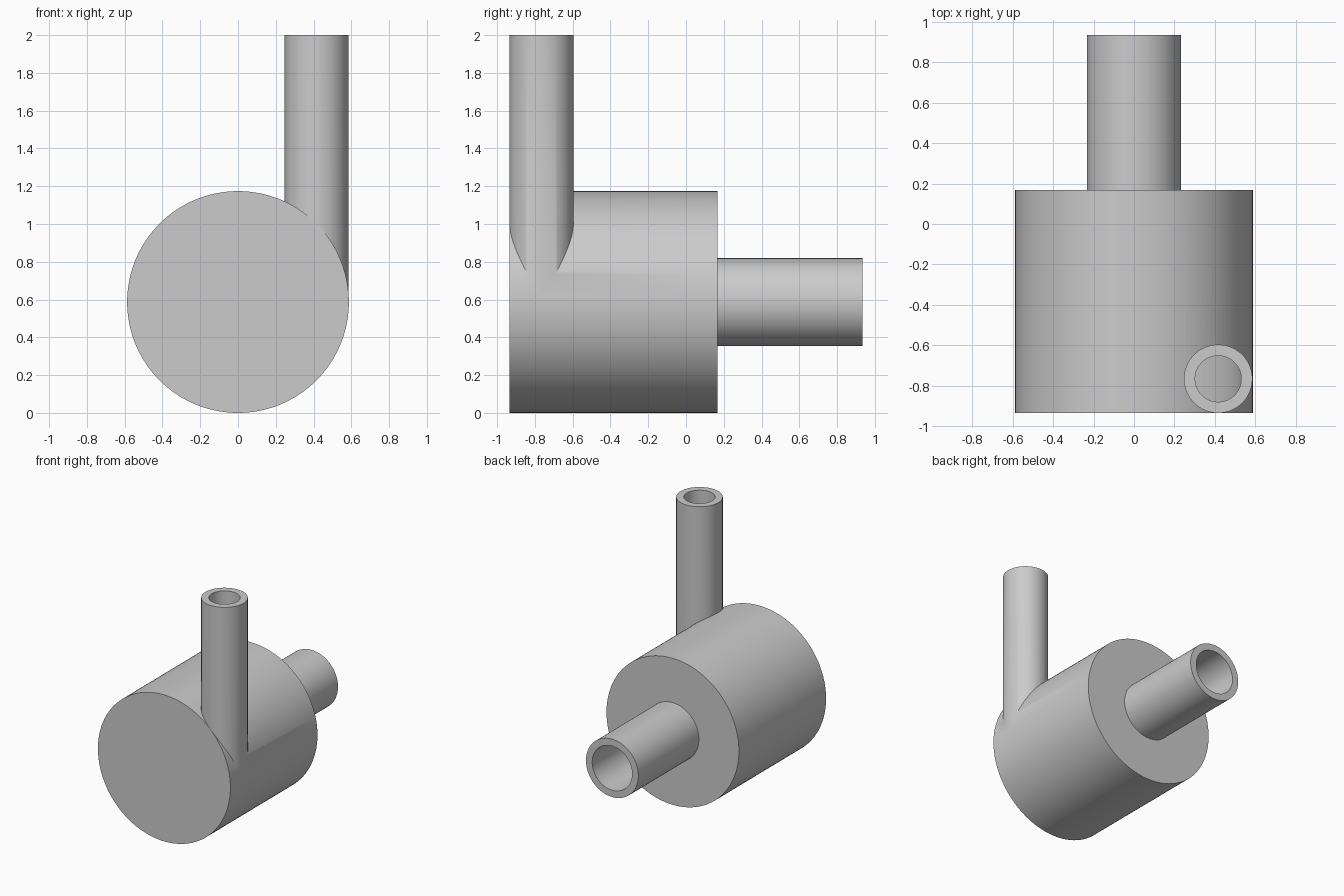
import bpy
from mathutils import Vector

# Remove the default cube
if "Cube" in bpy.data.objects:
    bpy.data.objects.remove(bpy.data.objects["Cube"], do_unlink=True)

# Single plain metal colour
GREY = (0.6, 0.6, 0.6, 1.0)
metal = bpy.data.materials.new("plain_grey")
metal.use_nodes = True
metal.diffuse_color = GREY
metal.node_tree.nodes["Principled BSDF"].inputs["Base Color"].default_value = GREY

R = 0.587            # chamber outer radius, also its axis height
WALL = 0.055
FRONT, BACK, END = -0.935, 0.168, 0.935
INLET_R, OUTLET_R = 0.169, 0.232
INLET_X = R - INLET_R - 0.002
INLET_Y = FRONT + INLET_R + 0.001


def rod(name, start, end, radius, sides=96):
    """Closed cylinder running from start to end."""
    a, b = Vector(start), Vector(end)
    axis = b - a
    bpy.ops.mesh.primitive_cylinder_add(
        vertices=sides, radius=radius, depth=axis.length, location=(a + b) / 2,
        rotation=axis.to_track_quat("Z", "Y").to_euler())
    obj = bpy.context.object
    obj.name = obj.data.name = name
    obj.data.materials.append(metal)
    return obj


def combine(target, other, operation):
    """Apply a boolean and discard the second solid."""
    mod = target.modifiers.new(operation.lower(), "BOOLEAN")
    mod.object, mod.operation, mod.solver = other, operation, "EXACT"
    bpy.context.view_layer.objects.active = target
    bpy.ops.object.modifier_apply(modifier=mod.name)
    bpy.data.objects.remove(other, do_unlink=True)


# Outer shell: drum, tangential inlet pipe and axial outlet pipe
casing = rod("vortex_chamber", (0, FRONT, R), (0, BACK, R), R, 128)
inlet = rod("inlet_pipe", (INLET_X, INLET_Y, R), (INLET_X, INLET_Y, 2), INLET_R)
outlet = rod("outlet_pipe", (0, BACK - WALL / 2, R), (0, END, R), OUTLET_R)
for pipe in (inlet, outlet):
    combine(casing, pipe, "UNION")

# Hollow interior: chamber and the two pipe bores opening into it
hollows = [
    rod("chamber_hollow", (0, FRONT + WALL, R), (0, BACK - WALL, R), R - WALL, 128),
    rod("inlet_bore", (INLET_X, INLET_Y, R + 0.01), (INLET_X, INLET_Y, 2.1), INLET_R - WALL),
    rod("outlet_bore", (0, BACK - 2 * WALL, R), (0, END + 0.1, R), OUTLET_R - WALL),
]
for hollow in hollows:
    combine(casing, hollow, "DIFFERENCE")

# Smooth curved walls, crisp rims
bpy.ops.object.select_all(action="DESELECT")
casing.select_set(True)
bpy.context.view_layer.objects.active = casing
bpy.ops.object.shade_smooth_by_angle(angle=0.52)
